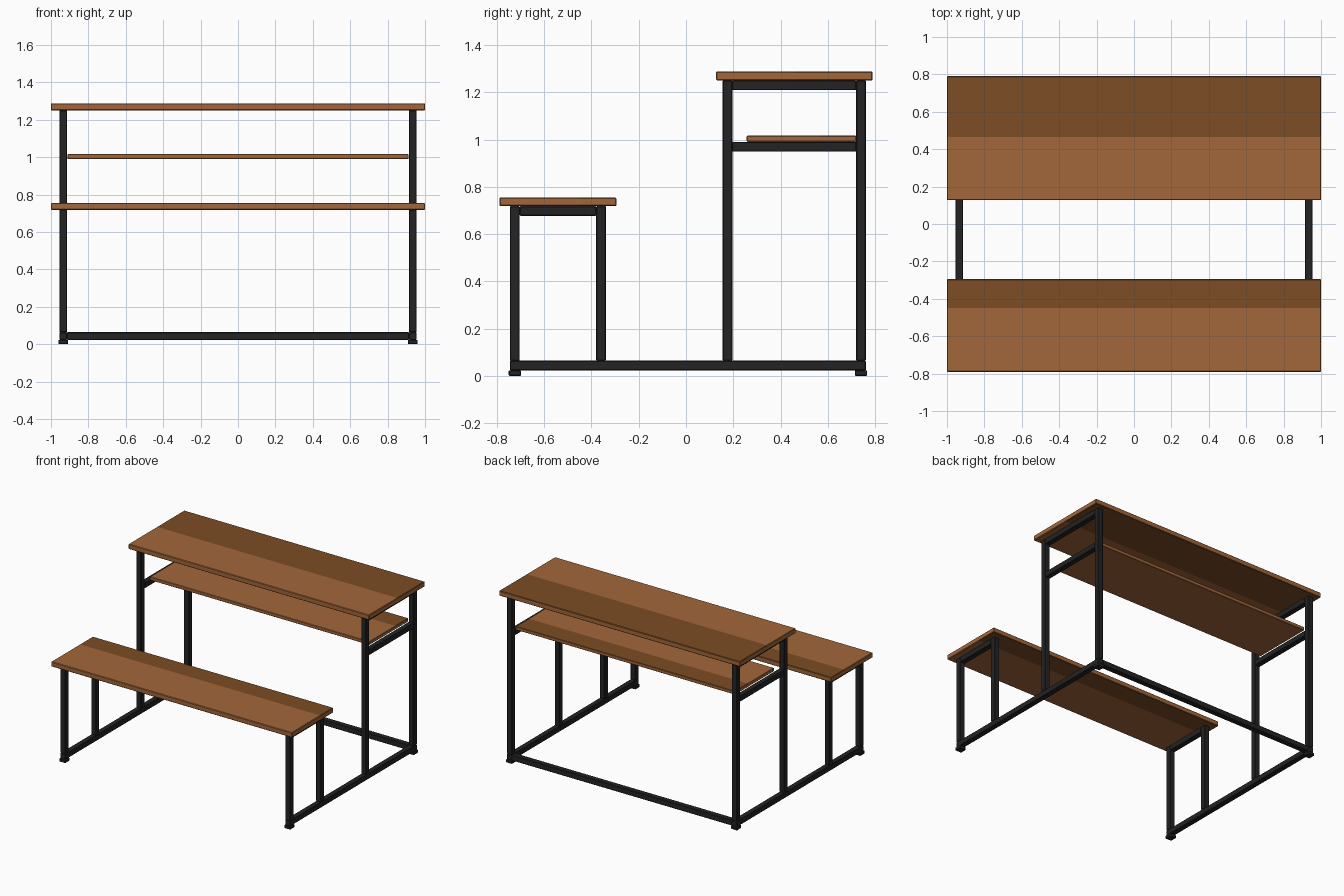
import bpy, bmesh
from mathutils import Vector

if "Cube" in bpy.data.objects:
    bpy.data.objects.remove(bpy.data.objects["Cube"])


def material(name, rgb):
    m = bpy.data.materials.new(name)
    m.diffuse_color = (*rgb, 1)
    m.use_nodes = True
    m.node_tree.nodes["Principled BSDF"].inputs["Base Color"].default_value = m.diffuse_color
    return m


wood = material("light wood", (0.36, 0.134, 0.041))
dark_wood = material("dark wood", (0.20, 0.075, 0.018))
metal = material("black metal", (0.017, 0.017, 0.017))


def box(name, lo, hi, mats, bevel=0.003, split=None, dark_bottom=True):
    """Box between two corners; flat faces behind y = split get the second material."""
    lo, hi = Vector(lo), Vector(hi)
    mid = (lo + hi) / 2
    bm = bmesh.new()
    bmesh.ops.create_cube(bm, size=1)
    for v in bm.verts:
        v.co = Vector(a * b for a, b in zip(v.co, hi - lo))
    if split is not None:
        bmesh.ops.bisect_plane(bm, geom=bm.verts[:] + bm.edges[:] + bm.faces[:],
                               plane_co=(0, split - mid.y, 0), plane_no=(0, 1, 0))
        bm.normal_update()
        for f in bm.faces:
            flat = f.normal.z > 0.5 or (dark_bottom and f.normal.z < -0.5)
            if flat and f.calc_center_median().y + mid.y > split:
                f.material_index = 1
    me = bpy.data.meshes.new(name)
    bm.to_mesh(me)
    bm.free()
    for m in mats:
        me.materials.append(m)
    ob = bpy.data.objects.new(name, me)
    ob.location = mid
    bpy.context.collection.objects.link(ob)
    if bevel:
        mod = ob.modifiers.new("edge", 'BEVEL')
        mod.width = bevel
        mod.segments = 1
        mod.limit_method = 'ANGLE'
    return ob


# Wooden boards
planks = [wood, dark_wood]
box("table_top", (-1, 0.127, 1.25), (1, 0.79, 1.288), planks, 0.004, 0.465)
box("bench_seat", (-1, -0.79, 0.718), (1, -0.295, 0.755), planks, 0.004, -0.45)
box("shelf", (-0.912, 0.257, 0.99), (0.912, 0.72, 1.016), planks, 0.003, 0.567, False)

# Side frames: (name, y range, z range)
T = 0.041
bars = [
    ("bench_front_leg", (-0.745, -0.745 + T), (0.064, 0.718)),
    ("bench_back_leg", (-0.38, -0.38 + T), (0.064, 0.718)),
    ("table_front_leg", (0.155, 0.155 + T), (0.064, 1.25)),
    ("table_back_leg", (0.72, 0.72 + T), (0.064, 1.25)),
    ("floor_rail", (-0.745, 0.72 + T), (0.023, 0.064)),
    ("bench_rail", (-0.704, -0.38), (0.718 - T, 0.718)),
    ("table_rail", (0.196, 0.72), (1.25 - T, 1.25)),
    ("shelf_rail", (0.196, 0.72), (0.99 - T, 0.99)),
]
for side, s in (("left", -1), ("right", 1)):
    xa, xb = sorted((s * 0.914, s * 0.955))
    for name, (y0, y1), (z0, z1) in bars:
        box(f"{side}_{name}", (xa, y0, z0), (xb, y1, z1), [metal])
    # Feet
    for name, y in (("front_foot", -0.7245), ("back_foot", 0.7405)):
        x = s * 0.9345
        box(f"{side}_{name}", (x - 0.026, y - 0.026, 0), (x + 0.026, y + 0.026, 0.023), [metal])

# Rear bar joining both frames
box("rear_cross_bar", (-0.914, 0.72, 0.023), (0.914, 0.72 + T, 0.064), [metal])
